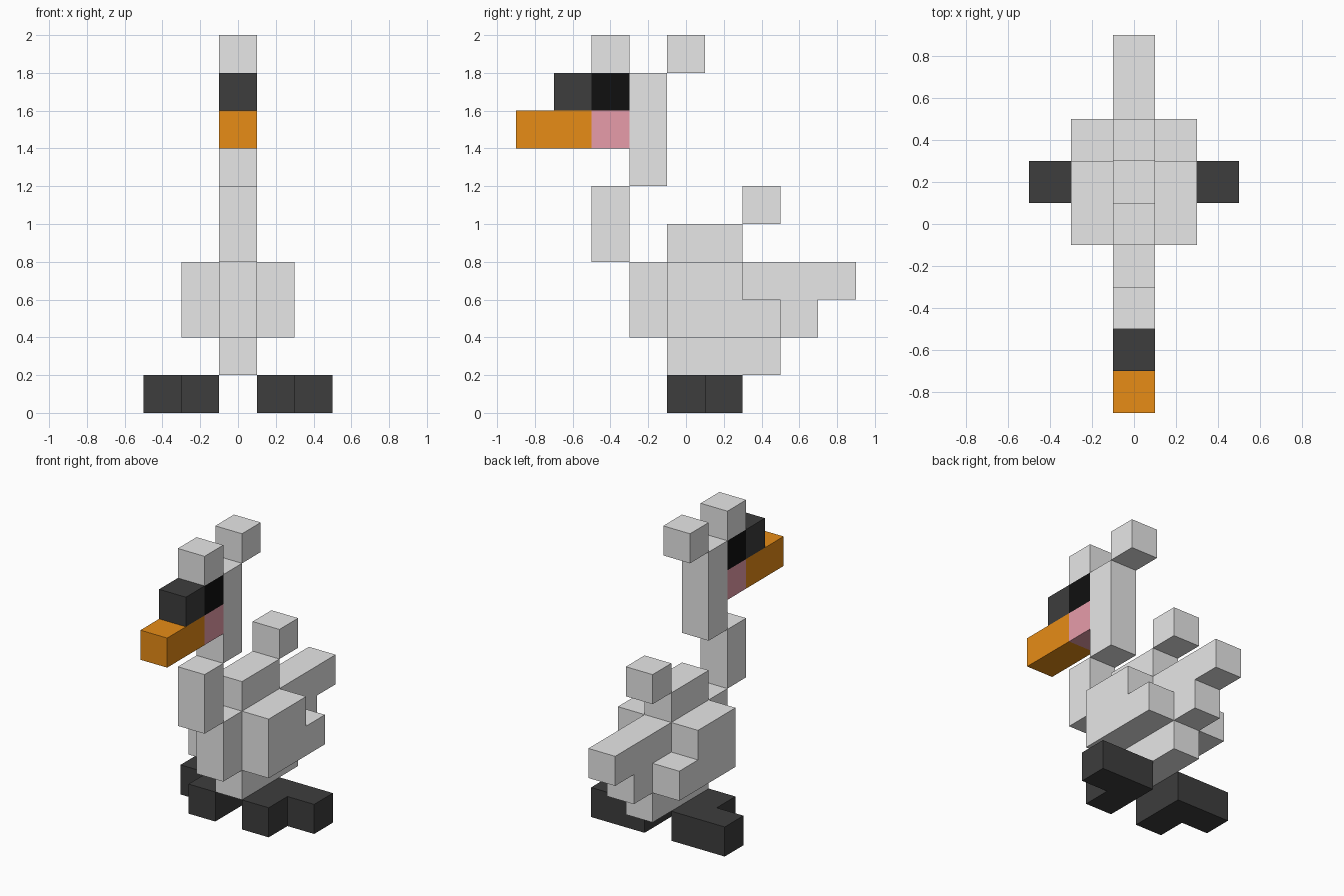
import bpy
import bmesh
from mathutils import Vector

cube = bpy.data.objects.get("Cube")
if cube:
    bpy.data.objects.remove(cube, do_unlink=True)


def material(name, rgb):
    mat = bpy.data.materials.new(name)
    mat.use_nodes = True
    color = (*rgb, 1.0)
    mat.diffuse_color = color
    bsdf = next(n for n in mat.node_tree.nodes if n.type == 'BSDF_PRINCIPLED')
    bsdf.inputs["Base Color"].default_value = color
    return mat


white = material("feather white", (0.94, 0.94, 0.94))
orange = material("beak orange", (1.0, 0.33, 0.01))
pink = material("cheek pink", (1.0, 0.42, 0.50))
charcoal = material("charcoal", (0.047, 0.047, 0.047))
black = material("eye black", (0.005, 0.005, 0.005))


def blocks(name, mat, *boxes):
    """One object from boxes given as (x0, x1, y0, y1, z0, z1)."""
    bm = bmesh.new()
    for x0, x1, y0, y1, z0, z1 in boxes:
        lo, hi = Vector((x0, y0, z0)), Vector((x1, y1, z1))
        verts = bmesh.ops.create_cube(bm, size=1)["verts"]
        bmesh.ops.scale(bm, vec=hi - lo, verts=verts)
        bmesh.ops.translate(bm, vec=(lo + hi) / 2, verts=verts)
    mesh = bpy.data.meshes.new(name)
    bm.to_mesh(mesh)
    bm.free()
    mesh.materials.append(mat)
    obj = bpy.data.objects.new(name, mesh)
    bpy.context.collection.objects.link(obj)
    return obj


def centre(name, mat, *spans):
    """Blocks one unit wide on the centre line, given as (y0, y1, z0, z1)."""
    return blocks(name, mat, *[(-0.1, 0.1, *s) for s in spans])


def pair(name, mat, *boxes):
    """Left part as given, right part mirrored."""
    blocks("left_" + name, mat, *boxes)
    blocks("right_" + name, mat, *[(-b[1], -b[0], *b[2:]) for b in boxes])


# Body and tail
centre("body", white, (-0.3, 0.3, 0.4, 0.8))
centre("belly", white, (-0.1, 0.5, 0.2, 0.4))
centre("back", white, (-0.1, 0.3, 0.8, 1.0))
centre("back_tuft", white, (0.3, 0.5, 1.0, 1.2))
centre("tail", white, (0.3, 0.9, 0.6, 0.8), (0.3, 0.7, 0.4, 0.6))

# Wings
pair("wing", white, (0.1, 0.3, -0.1, 0.3, 0.4, 0.8),
     (0.1, 0.3, 0.3, 0.5, 0.4, 0.6))

# Stepped neck
centre("lower_neck", white, (-0.5, -0.3, 0.8, 1.2))
centre("upper_neck", white, (-0.3, -0.1, 1.2, 1.8))

# Head
centre("crown", white, (-0.5, -0.3, 1.8, 2.0))
centre("crest", white, (-0.1, 0.1, 1.8, 2.0))
centre("eyes", black, (-0.5, -0.3, 1.6, 1.8))
centre("cheeks", pink, (-0.5, -0.3, 1.4, 1.6))
centre("beak_knob", charcoal, (-0.7, -0.5, 1.6, 1.8))
centre("beak", orange, (-0.9, -0.5, 1.4, 1.6))

# L-shaped feet
pair("foot", charcoal, (0.1, 0.3, -0.1, 0.3, 0.0, 0.2),
     (0.3, 0.5, 0.1, 0.3, 0.0, 0.2))
